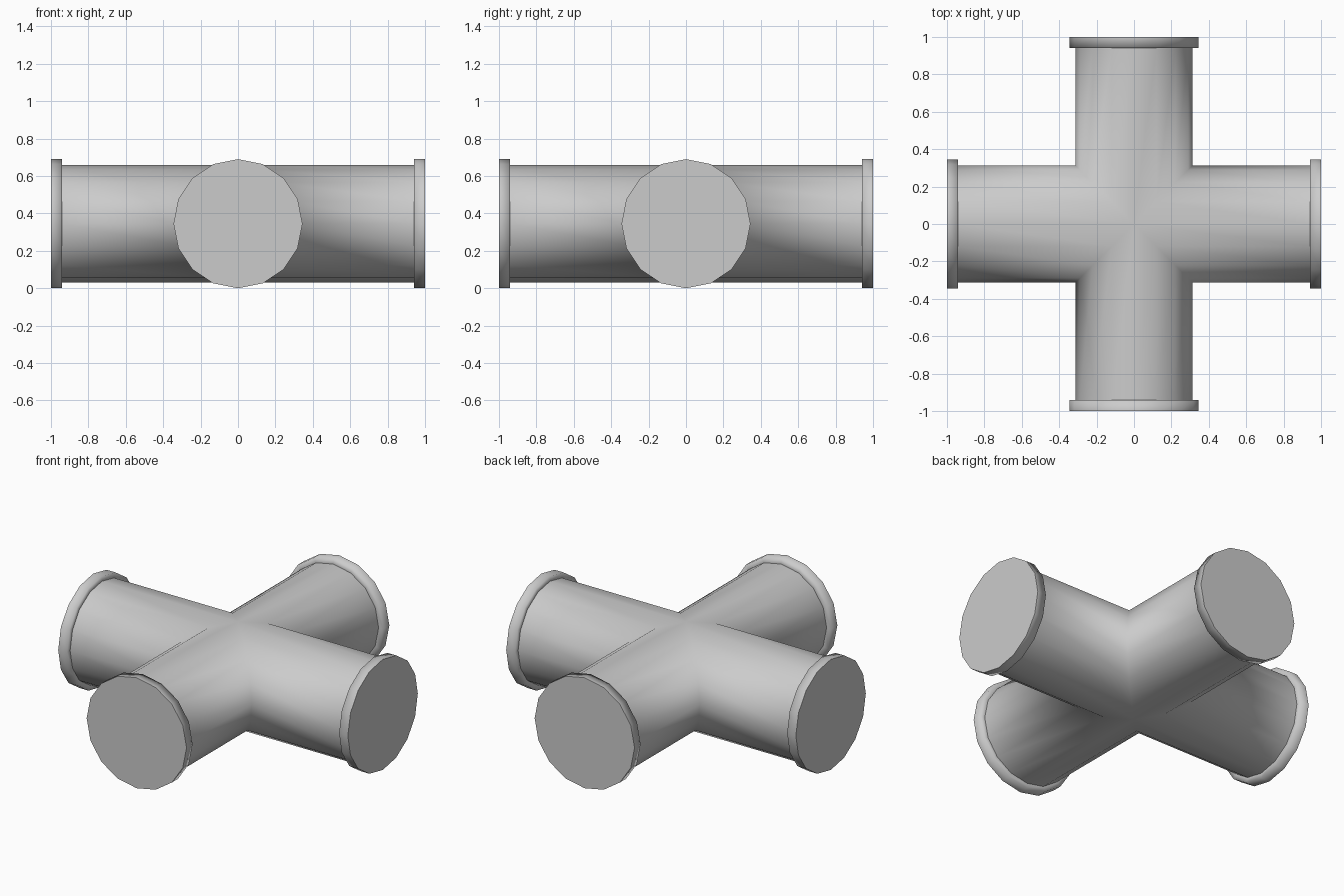
import bpy, bmesh
from math import cos, sin, pi
from mathutils import Matrix

SIDES = 16
PIPE_R, FLANGE_R = 0.313, 0.345
FLANGE_BACK, END = 0.94, 1.0
CENTRE_Z = FLANGE_R

cube = bpy.data.objects.get("Cube")
if cube:
    bpy.data.objects.remove(cube)

grey = bpy.data.materials.new("pipe_grey")
grey.use_nodes = True
colour = (0.6, 0.6, 0.6, 1)
grey.diffuse_color = colour
grey.node_tree.nodes["Principled BSDF"].inputs["Base Color"].default_value = colour


def ring(bm, turn, radius, reach):
    """Ring around an arm; reach gives its distance along the arm."""
    verts = []
    for i in range(SIDES):
        a = 2 * pi * i / SIDES
        y, z = radius * cos(a), radius * sin(a)
        verts.append(bm.verts.new(turn @ Matrix.Translation((reach(y), y, z)).translation))
    return verts


def bridge(bm, a, b):
    for i in range(SIDES):
        j = (i + 1) % SIDES
        bm.faces.new((a[i], a[j], b[j], b[i])).smooth = True


def finish(bm, name):
    bmesh.ops.remove_doubles(bm, verts=bm.verts, dist=0.0005)
    bmesh.ops.recalc_face_normals(bm, faces=bm.faces)
    mesh = bpy.data.meshes.new(name)
    bm.to_mesh(mesh)
    bm.free()
    mesh.materials.append(grey)
    obj = bpy.data.objects.new(name, mesh)
    obj.location.z = CENTRE_Z
    bpy.context.collection.objects.link(obj)


turns = {name: Matrix.Rotation(k * pi / 2, 4, "Z")
         for k, name in enumerate(("left", "back", "right", "front"))}

# Four pipe arms, mitred and welded at the crossing
pipes = bmesh.new()
for turn in turns.values():
    inner = ring(pipes, turn, PIPE_R, abs)
    outer = ring(pipes, turn, PIPE_R, lambda y: FLANGE_BACK)
    bridge(pipes, inner, outer)
finish(pipes, "cross_pipe")

# Flange on each arm: back face and rim shaded together, flat end cap
for name, turn in turns.items():
    bm = bmesh.new()
    neck = ring(bm, turn, PIPE_R, lambda y: FLANGE_BACK)
    back = ring(bm, turn, FLANGE_R, lambda y: FLANGE_BACK)
    front = ring(bm, turn, FLANGE_R, lambda y: END)
    bridge(bm, neck, back)
    bridge(bm, back, front)
    cap = bm.faces.new(front)
    cap.smooth = False
    for edge in cap.edges:
        edge.smooth = False
    finish(bm, name + "_flange")
